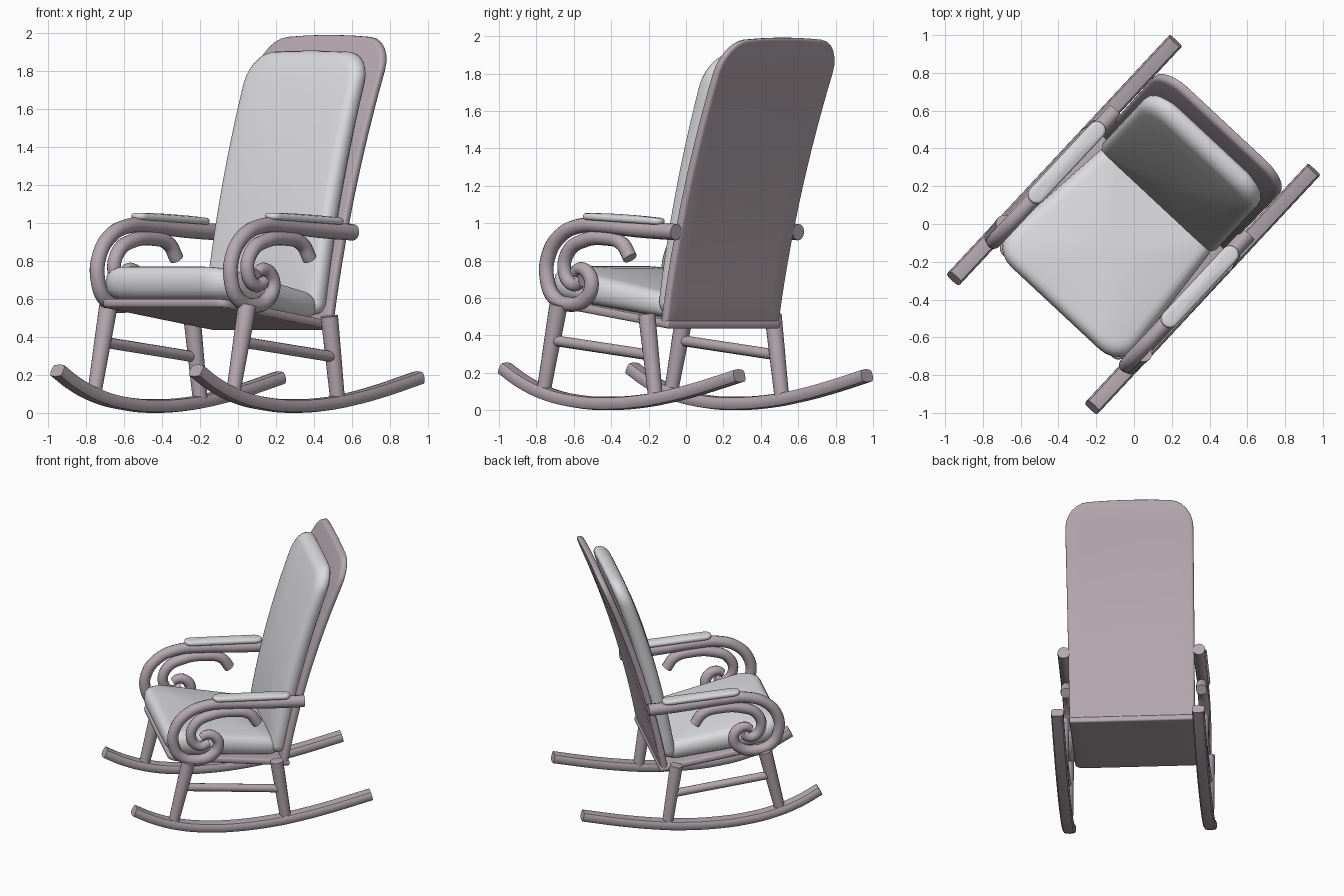
import bpy, bmesh, math
from mathutils import Matrix

if "Cube" in bpy.data.objects:
    bpy.data.objects.remove(bpy.data.objects["Cube"])

TURN = Matrix.Rotation(math.radians(-43), 4, 'Z')   # the chair stands turned


def material(name, rgb):
    m = bpy.data.materials.new(name)
    m.diffuse_color = (*rgb, 1)
    m.use_nodes = True
    m.node_tree.nodes["Principled BSDF"].inputs["Base Color"].default_value = m.diffuse_color
    return m


WOOD = material("mauve wood", (0.46, 0.395, 0.43))
CLOTH = material("pale cloth", (0.71, 0.71, 0.73))


def finish(ob, mat, angle=40):
    ob.data.materials.clear()
    ob.data.materials.append(mat)
    ob.data.transform(TURN)
    bpy.ops.object.select_all(action='DESELECT')
    ob.select_set(True)
    bpy.context.view_layer.objects.active = ob
    bpy.ops.object.shade_smooth_by_angle(angle=math.radians(angle))


def tube(name, x, pts, square_width=0, sides=4, steps=8):
    """Round bar along (y, z, radius) points in the plane at x; square_width makes it boxier and wider."""
    cu = bpy.data.curves.new(name, 'CURVE')
    cu.dimensions = '3D'
    cu.bevel_depth = 1
    cu.bevel_resolution = sides
    cu.use_fill_caps = True
    cu.resolution_u = steps
    sp = cu.splines.new('BEZIER')
    sp.bezier_points.add(len(pts) - 1)
    for bp, (y, z, r) in zip(sp.bezier_points, pts):
        bp.co = (x, y, z)
        bp.radius = r
        bp.handle_left_type = bp.handle_right_type = 'AUTO'
    ob = bpy.data.objects.new(name, cu)
    bpy.context.collection.objects.link(ob)
    bpy.ops.object.select_all(action='DESELECT')
    ob.select_set(True)
    bpy.context.view_layer.objects.active = ob
    bpy.ops.object.convert(target='MESH')
    ob = bpy.context.view_layer.objects.active
    if square_width:
        r = pts[0][2]
        for v in ob.data.vertices:
            d = (v.co.x - x) / r
            if abs(d) > 0.01:
                v.co.x = x + math.copysign(min(1, abs(d)) ** 0.35, d) * square_width / 2
    finish(ob, WOOD)


def outline(a, b, r_low, r_high):
    """Rounded rectangle with separate corner radii at low and high v."""
    pts = []
    for k, (su, sv) in enumerate([(1, 1), (-1, 1), (-1, -1), (1, -1)]):
        r = r_high if sv > 0 else r_low
        for i in range(7):
            t = math.pi / 2 * (k + i / 6)
            pts.append((su * (a - r) + r * math.cos(t), sv * (b - r) + r * math.sin(t)))
    out = []
    for p, q in zip(pts, pts[1:] + pts[:1]):      # split the long straight sides
        n = max(1, int(math.dist(p, q) / 0.1))
        out += [(p[0] + (q[0] - p[0]) * i / n, p[1] + (q[1] - p[1]) * i / n) for i in range(n)]
    return out


def slab(name, mat, a, b, radii, edge, h, place, puff=0.0):
    """Rounded slab of thickness h, rounded rim, optional puffed top, put in place by a function."""
    base = outline(a, b, *radii)
    half = h / 2
    layers = []
    for i in range(9):
        t = -math.pi / 2 + math.pi * i / 8
        layers.append((edge * (1 - math.cos(t)), math.sin(t) * min(half, edge) +
                       (half - min(half, edge)) * (1 if t > 0 else -1 if t < 0 else 0) + half))
    inner = [0.06, 0.3, 0.55, 0.8]
    rings = [(edge, 0, s) for s in inner] + [(i, z, 1) for i, z in layers]
    rings += [(edge, h + puff * (1 - s * s), s) for s in reversed(inner)]
    bm = bmesh.new()
    loops = []
    for inset, z, s in rings:
        fu, fv = (a - inset) / a * s, (b - inset) / b * s
        loops.append([bm.verts.new(place(u * fu, v * fv, z)) for u, v in base])
    n = len(base)
    for lo, hi in zip(loops, loops[1:]):
        for i in range(n):
            bm.faces.new((lo[i], lo[(i + 1) % n], hi[(i + 1) % n], hi[i]))
    bm.faces.new(loops[0][::-1])
    bm.faces.new(loops[-1])
    bmesh.ops.recalc_face_normals(bm, faces=bm.faces)
    me = bpy.data.meshes.new(name)
    bm.to_mesh(me)
    bm.free()
    ob = bpy.data.objects.new(name, me)
    bpy.context.collection.objects.link(ob)
    finish(ob, mat, 50)


def back_y(z):
    """Rear surface of the reclined, slightly curved back."""
    d = z - 0.47
    return 0.272 + 0.2416 * d + 0.085 * d * (d - 0.77)


def seat_z(y):
    return 0.602 - 0.14 * (y + 0.59)


# Seat board and seat cushion, sloping down to the back
slab("seat_board", WOOD, 0.445, 0.437, (0.05, 0.01), 0.015, 0.045,
     lambda u, v, h: (u, v - 0.157, seat_z(v - 0.157) - 0.045 + h))
slab("seat_cushion", CLOTH, 0.432, 0.42, (0.14, 0.08), 0.065, 0.145,
     lambda u, v, h: (u * (1.0 - 0.22 * v), v - 0.19,
                      seat_z(v - 0.19) + h * (1.08 - 0.35 * v)), 0.025)

# Back panel and back cushion
slab("back_panel", WOOD, 0.45, 0.757, (0.02, 0.16), 0.018, 0.048,
     lambda u, v, h: (u * (1 + 0.015 * v), back_y(1.215 + v) - h,
                      1.215 + v + (0.02 - 0.12 * u * u) * max(0, (v + 0.755) / 1.51)))
slab("back_cushion", CLOTH, 0.412, 0.69, (0.06, 0.15), 0.05, 0.112,
     lambda u, v, h: (u, back_y(1.21 + v) - 0.046 - h - 0.038 * v,
                      1.207 + v + (0.012 - 0.07 * u * u) * max(0, (v + 0.69) / 1.38)), 0.02)

rocker = [(-0.860, 0.224), (-0.72, 0.15), (-0.537, 0.085), (-0.33, 0.048), (-0.12, 0.036),
          (0.17, 0.05), (0.35, 0.075), (0.55, 0.113), (0.857, 0.185)]
arm = [(0.375, 0.952, 0.044), (0.1, 0.965, 0.042), (-0.15, 0.984, 0.040), (-0.33, 0.985, 0.040),
       (-0.475, 0.93, 0.040), (-0.56, 0.82, 0.040), (-0.568, 0.70, 0.040), (-0.518, 0.605, 0.040),
       (-0.40, 0.566, 0.040), (-0.285, 0.598, 0.040), (-0.243, 0.67, 0.040), (-0.27, 0.735, 0.038),
       (-0.33, 0.757, 0.034), (-0.37, 0.735, 0.028)]
scroll = [(-0.31, 0.69, 0.032), (-0.38, 0.672, 0.036), (-0.44, 0.74, 0.037), (-0.41, 0.85, 0.038),
          (-0.295, 0.908, 0.039), (-0.15, 0.920, 0.039), (-0.02, 0.89, 0.039), (0.04, 0.813, 0.039)]

for side, x in (("left", -1), ("right", 1)):
    # Rocker, legs and stretcher
    tube("rocker_" + side, 0.5 * x, [(y, z, 0.036) for y, z in rocker], 0.09)
    tube("front_leg_" + side, 0.5 * x, [(-0.465, 0.565, 0.050), (-0.578, 0.085, 0.038)])
    tube("back_leg_" + side, 0.495 * x, [(0.175, 0.51, 0.047), (0.24, 0.06, 0.040)])
    tube("stretcher_" + side, 0.5 * x, [(-0.52, 0.375, 0.029), (0.2, 0.295, 0.029)])
    # Scrolled arm with its inner curl and pad
    tube("arm_" + side, 0.48 * x, arm)
    tube("arm_scroll_" + side, 0.48 * x, scroll)
    slab("arm_pad_" + side, CLOTH, 0.047, 0.28, (0.045, 0.045), 0.016, 0.036,
         lambda u, v, h: (0.482 * x + u, v - 0.005, 1.005 - 0.05 * v + h), 0.006)
